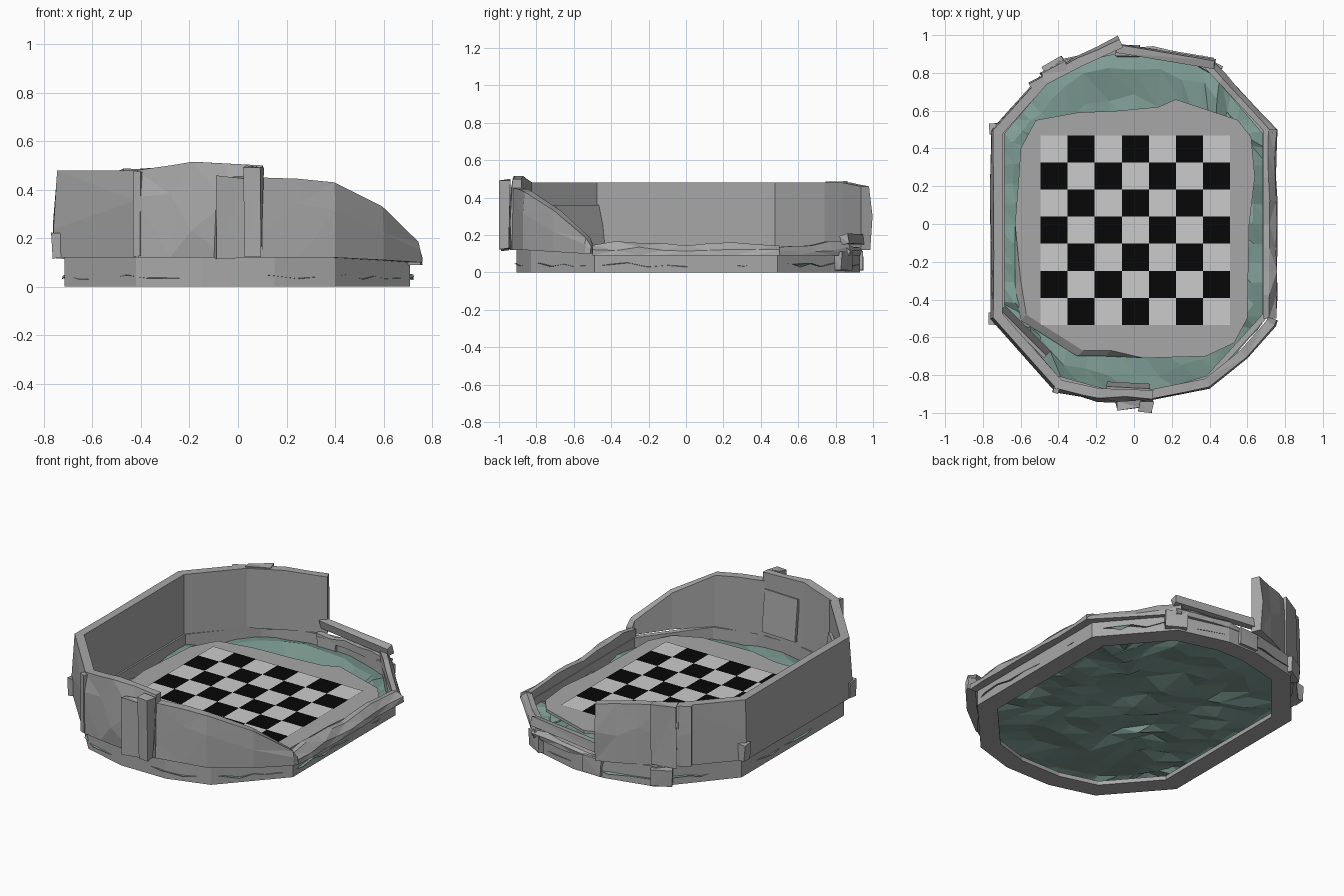
import bpy, bmesh, math, random
from mathutils import Vector, Matrix

if "Cube" in bpy.data.objects:
    bpy.data.objects.remove(bpy.data.objects["Cube"])

random.seed(4)


def material(name, r, g, b):
    m = bpy.data.materials.new(name)
    m.diffuse_color = (r, g, b, 1)
    m.use_nodes = True
    m.node_tree.nodes["Principled BSDF"].inputs["Base Color"].default_value = m.diffuse_color
    return m


stone = material("stone", 0.39, 0.39, 0.39)
teal = material("teal_ground", 0.21, 0.34, 0.3)
pale = material("pale_tile", 0.55, 0.55, 0.55)
black = material("black_tile", 0.002, 0.002, 0.002)


def finish(name, bm, mats=(stone,)):
    me = bpy.data.meshes.new(name)
    bmesh.ops.recalc_face_normals(bm, faces=bm.faces)
    bm.to_mesh(me)
    bm.free()
    ob = bpy.data.objects.new(name, me)
    for m in mats:
        me.materials.append(m)
    bpy.context.collection.objects.link(ob)
    return ob


def normals(path, closed=False):
    # mitred outward offsets for a counter-clockwise path
    out, n = [], len(path)
    for i in range(n):
        p = Vector(path[i][:2])
        segs = []
        if closed or i > 0:
            segs.append(p - Vector(path[i - 1][:2]))
        if closed or i < n - 1:
            segs.append(Vector(path[(i + 1) % n][:2]) - p)
        ns = [Vector((d.y, -d.x)).normalized() for d in segs]
        m = sum(ns, Vector((0, 0))).normalized()
        out.append(m / max(0.6, m.dot(ns[0])))
    return out


def sweep(name, path, section, closed=False):
    # section(i) gives (inward offset, z) pairs for each path point
    bm = bmesh.new()
    loops = []
    for i, nrm in enumerate(normals(path, closed)):
        p = Vector(path[i][:2])
        loops.append([bm.verts.new((*(p - nrm * o), z)) for o, z in section(i)])
    n, k = len(loops), len(loops[0])
    for i in range(n if closed else n - 1):
        a, b = loops[i], loops[(i + 1) % n]
        for j in range(k):
            bm.faces.new((a[j], b[j], b[(j + 1) % k], a[(j + 1) % k]))
    if not closed:
        bm.faces.new(loops[0])
        bm.faces.new(loops[-1][::-1])
    bmesh.ops.triangulate(bm, faces=bm.faces)
    bmesh.ops.dissolve_limit(bm, angle_limit=0.01, verts=bm.verts, edges=bm.edges)
    return finish(name, bm)


def subdivide(path, step):
    out = []
    for a, b in zip(path, path[1:]):
        n = max(1, round((Vector(b[:2]) - Vector(a[:2])).length / step))
        out += [tuple(u + (v - u) * t / n for u, v in zip(a, b)) for t in range(n)]
    return out + [path[-1]]


def wall(name, path, thick=0.06, step=0.2, rough=0.01, ragged=0.0, slope=0.0):
    # path points are (x, y, bottom z, top z); slope leans the outer face inward
    path = subdivide(path, step)

    def section(i):
        r = lambda: random.uniform(-rough, rough * 0.6)
        zb, zt = path[i][2:]
        zt += random.uniform(-ragged, ragged)
        mid = zb + (zt - zb) * random.uniform(0.25, 0.7)
        return [(r() * 0.5, zb), (r() + slope * 0.3, mid), (0.005 + abs(r()) + slope, zt),
                (thick, zt), (thick, zb)]
    return sweep(name, path, section)


def block(name, loc, size, turn=0, lean=0, rough=0.0):
    bm = bmesh.new()
    bmesh.ops.create_cube(bm, size=1)
    bmesh.ops.transform(bm, verts=bm.verts, matrix=Matrix.Translation(loc)
                        @ Matrix.Rotation(math.radians(turn), 4, 'Z')
                        @ Matrix.Rotation(math.radians(lean), 4, 'X')
                        @ Matrix.Diagonal((*size, 1)))
    for v in bm.verts:
        v.co += Vector([random.uniform(-rough, rough) for _ in range(3)])
    if rough:
        bmesh.ops.triangulate(bm, faces=bm.faces)
    return finish(name, bm)


# base ring with an inner foot
rim = [(-0.715, 0.49), (-0.715, -0.49), (-0.42, -0.83), (-0.15, -0.905), (0.15, -0.905),
       (0.4, -0.83), (0.71, -0.49), (0.71, 0.49), (0.4, 0.85), (0.1, 0.93),
       (-0.1, 0.93), (-0.4, 0.86)]
heights = [0.12] * 6 + [0.1] * 4 + [0.12] * 2
sweep("base_ring", rim, lambda i: [(0, 0), (0, heights[i]), (0.03, heights[i]),
                                   (0.03, 0.025), (0.11, 0.025), (0.11, 0)], True)

# faceted ground: a grid pulled out to the rim outline
def rim_radius(d):
    best = 0.9
    for a, b in zip(rim, rim[1:] + rim[:1]):
        n = Vector((b[1] - a[1], a[0] - b[0]))
        if n.dot(d) > 1e-6:
            best = min(best, n.dot(Vector(a)) / n.dot(d)) if best != 0.9 else \
                n.dot(Vector(a)) / n.dot(d)
    return best


bm = bmesh.new()
bmesh.ops.create_grid(bm, x_segments=14, y_segments=14, size=1)
for v in bm.verts:
    u = Vector(v.co[:2])
    f = max(abs(u.x), abs(u.y))
    if f > 0.99:
        s, h = f + random.uniform(-0.015, 0.022), 0.04
    elif f > 0.8:
        s, h = f * 1.03 + random.uniform(-0.02, 0.02), 0.06
    else:
        s, h = f + random.uniform(-0.035, 0.035), 0.05
    if f > 0.01:
        d = u.normalized()
        u = d * rim_radius(d) * s
    v.co = (u.x, u.y, h + random.uniform(-0.02, 0.02) * (0.6 if f > 0.99 else 1))
bmesh.ops.triangulate(bm, faces=bm.faces, quad_method='ALTERNATE')
finish("ground", bm, [teal])

# irregular paved floor slab, its front left flank exposed
slab = [(-0.52, 0.55), (-0.3, 0.59), (-0.08, 0.6), (0.13, 0.62), (0.22, 0.66), (0.4, 0.6),
        (0.55, 0.55), (0.62, 0.46), (0.64, 0.25), (0.61, 0), (0.6, -0.5), (0.53, -0.63),
        (0.38, -0.7), (0.05, -0.71), (-0.12, -0.67), (-0.27, -0.67), (-0.57, -0.48),
        (-0.6, -0.3), (-0.63, 0), (-0.61, 0.25), (-0.6, 0.4)]
bm = bmesh.new()
upper = [bm.verts.new((x, y, 0.098)) for x, y in slab]
lower = [bm.verts.new((x - 0.03, y - 0.03, 0.07) if x + y < -0.75 else (x, y, 0.08))
         for x, y in slab]
bm.faces.new(upper)
bm.faces.new(lower[::-1])
for i in range(len(slab)):
    bm.faces.new((upper[i - 1], lower[i - 1], lower[i], upper[i]))
finish("floor_slab", bm)

# chequered paving
bm = bmesh.new()
for r in range(7):
    for c in range(7):
        x, y, s = -0.495 + c * 0.1435, -0.535 + r * 0.1435, 0.1435
        f = bm.faces.new([bm.verts.new((x + u * s, y + v * s, 0.102))
                          for u, v in ((0, 0), (1, 0), (1, 1), (0, 1))])
        f.material_index = (r + c) % 2
finish("chequer_tiles", bm, [pale, black])

# standing walls
wall("back_left_wall", [(-0.08, 0.985, 0.12, 0.46), (-0.3, 0.885, 0.12, 0.48),
                        (-0.56, 0.75, 0.12, 0.48)], 0.055, 0.13, 0.014)
wall("left_wall", [(-0.5, 0.785, 0.12, 0.48), (-0.755, 0.5, 0.12, 0.48),
                   (-0.755, -0.5, 0.12, 0.48), (-0.42, -0.875, 0.12, 0.48)], 0.06, 0.34, 0.009)
wall("front_wall", [(-0.42, -0.88, 0.12, 0.48), (-0.28, -0.91, 0.12, 0.5),
                    (-0.19, -0.93, 0.12, 0.515), (0.1, -0.94, 0.12, 0.5)], 0.06, 0.12, 0.018)
wall("front_right_wall", [(0.1, -0.93, 0.12, 0.45), (0.25, -0.9, 0.12, 0.445),
                          (0.4, -0.87, 0.12, 0.43), (0.6, -0.71, 0.11, 0.33),
                          (0.75, -0.54, 0.1, 0.185), (0.76, -0.51, 0.1, 0.14)],
     0.055, 0.3, 0.003)

# collapsed walls with sloping broken tops
wall("right_broken_wall", [(0.755, -0.5, 0.09, 0.15), (0.755, 0.5, 0.09, 0.145)],
     0.07, 0.13, 0.012, 0.018, 0.03)
wall("back_right_broken_wall", [(0.755, 0.5, 0.09, 0.14), (0.4, 0.88, 0.09, 0.16)],
     0.055, 0.13, 0.012, 0.015, 0.015)
wall("back_broken_wall", [(0.42, 0.87, 0.09, 0.14), (0.1, 0.935, 0.09, 0.13),
                          (-0.1, 0.94, 0.09, 0.13)], 0.05, 0.12, 0.012, 0.012)

# fallen beam and leaning panels
block("fallen_beam", (0.17, 0.89, 0.175), (0.52, 0.05, 0.05), -9, 12, 0.006)
block("front_panel", (-0.03, -0.862, 0.28), (0.23, 0.018, 0.25), -3, 6)
block("left_panel", (-0.58, -0.57, 0.24), (0.34, 0.018, 0.24), -45, 8)

# pillars and joints
block("front_pillar", (-0.03, -0.957, 0.29), (0.14, 0.04, 0.33), 0, 0, 0.012)
block("front_pillar_side", (0.06, -0.965, 0.31), (0.08, 0.045, 0.37), -6, 0, 0.01)
block("front_corner_pillar", (-0.41, -0.865, 0.3), (0.03, 0.06, 0.35), -20, 0, 0.004)
block("back_left_pillar", (-0.42, 0.803, 0.3), (0.14, 0.05, 0.36), 28, 0, 0.01)
for sx, sy in ((-1, 1), (-1, -1)):
    block("corner_stone", (sx * 0.74, sy * 0.5, 0.17), (0.05, 0.06, 0.1), 0, 0, 0.006)
for x, y, t in ((-0.03, 0.915, 0), (0.4, 0.835, -30), (-0.42, 0.835, 30)):
    block("base_block", (x, y, 0.06), (0.12, 0.06, 0.1), t, 0, 0.004)
